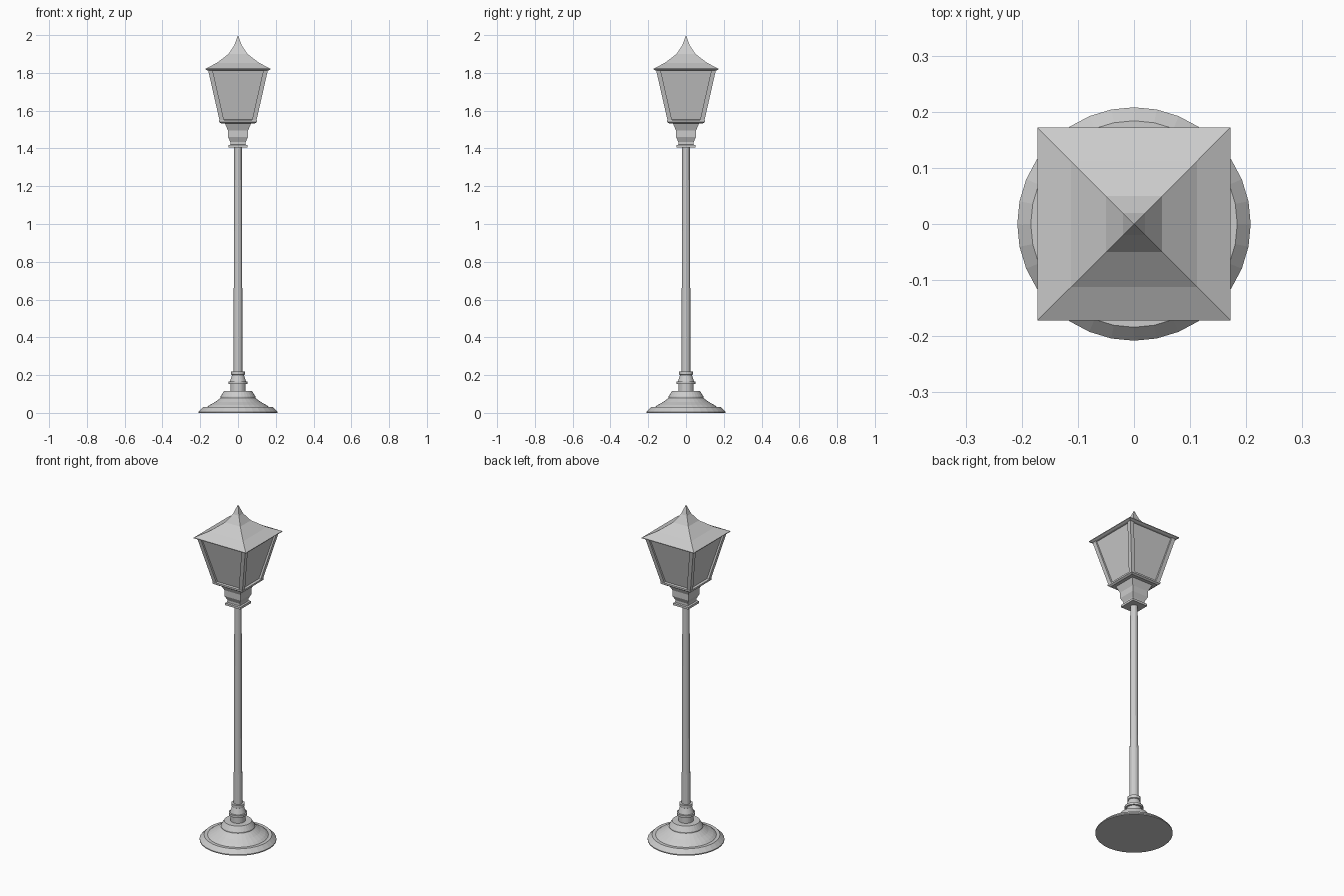
import bpy, bmesh, math

if "Cube" in bpy.data.objects:
    bpy.data.objects.remove(bpy.data.objects["Cube"])


def loft(name, profile, sides):
    """Stack rings of (half width, z); four sides gives a square section."""
    bm = bmesh.new()
    square = sides == 4
    rings = []
    for r, z in profile:
        if r == 0:
            rings.append([bm.verts.new((0, 0, z))])
            continue
        k = math.sqrt(2) if square else 1
        off = math.pi / 4 if square else 0
        rings.append([bm.verts.new((r * k * math.cos(off + math.tau * i / sides),
                                    r * k * math.sin(off + math.tau * i / sides), z))
                      for i in range(sides)])
    for a, b in zip(rings, rings[1:]):
        for i in range(sides):
            j = (i + 1) % sides
            if len(b) == 1:
                bm.faces.new((a[i], a[j], b[0]))
            else:
                bm.faces.new((a[i], a[j], b[j], b[i]))
    bm.faces.new(rings[0][::-1])
    if len(rings[-1]) > 1:
        bm.faces.new(rings[-1])
    return finish(name, bm)


def finish(name, bm):
    bmesh.ops.recalc_face_normals(bm, faces=bm.faces)
    me = bpy.data.meshes.new(name)
    bm.to_mesh(me)
    bm.free()
    ob = bpy.data.objects.new(name, me)
    bpy.context.collection.objects.link(ob)
    return ob


def corner_post(name, sx, sy):
    """Leaning square bar at one lantern corner."""
    bm = bmesh.new()
    bmesh.ops.create_cube(bm, size=1)
    for v in bm.verts:
        top = v.co.z > 0
        c = 0.147 if top else 0.085
        v.co = (sx * c + v.co.x * 0.024, sy * c + v.co.y * 0.024, 1.818 if top else 1.545)
    return finish(name, bm)


# Round foot and turned collars
loft("base", [(0.208, 0), (0.208, 0.006), (0.184, 0.03), (0.165, 0.03), (0.15, 0.042),
              (0.122, 0.057), (0.098, 0.075), (0.092, 0.08), (0.075, 0.08)], 32)
loft("base_collar", [(0.092, 0.078), (0.092, 0.087), (0.075, 0.115), (0.04, 0.115)], 32)
loft("lower_sleeve", [(0.04, 0.11), (0.04, 0.152), (0.05, 0.152), (0.05, 0.165),
                      (0.043, 0.167), (0.031, 0.2), (0.036, 0.203), (0.036, 0.22),
                      (0.023, 0.22)], 32)

# Tapering pole
loft("pole", [(0.024, 0.21), (0.020, 1.41)], 16)

# Square moulded bracket under the lantern
loft("lantern_bracket", [(0.05, 1.405), (0.05, 1.418), (0.04, 1.42), (0.04, 1.433),
                         (0.053, 1.46), (0.053, 1.495), (0.068, 1.53), (0.07, 1.537)], 4)
loft("lantern_tray", [(0.09, 1.533), (0.1, 1.54), (0.1, 1.55), (0.09, 1.552)], 4)

# Glass panes and frame
loft("glass", [(0.085, 1.548), (0.149, 1.818)], 4)
for sx in (-1, 1):
    for sy in (-1, 1):
        corner_post(f"corner_post_{'right' if sx > 0 else 'left'}_{'back' if sy > 0 else 'front'}",
                    sx, sy)

# Concave pyramid roof
loft("roof", [(0.16, 1.812), (0.172, 1.818), (0.172, 1.822), (0.112, 1.853), (0.05, 1.9),
              (0.02, 1.945), (0, 2.0)], 4)
